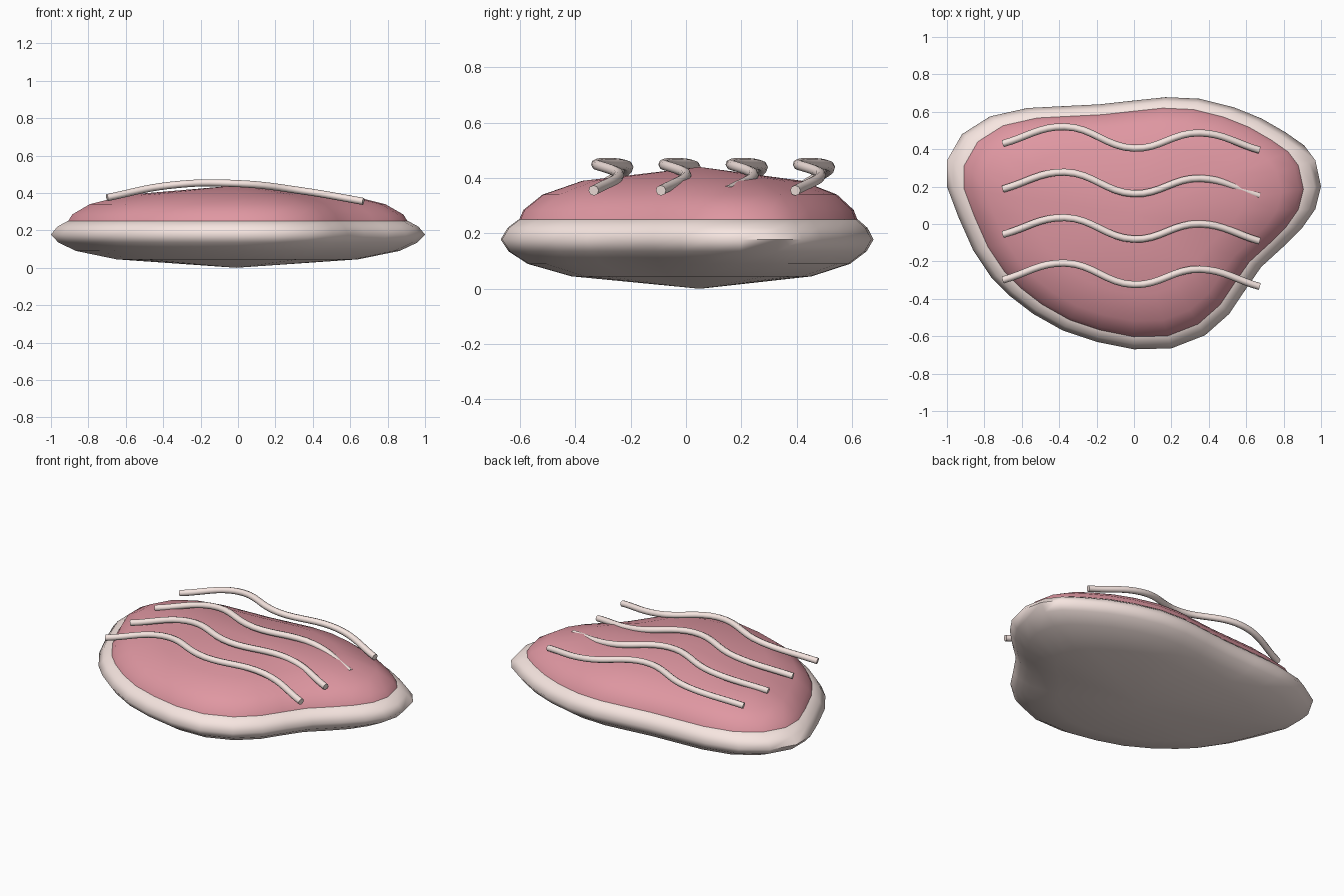
import bpy, bmesh, math

if "Cube" in bpy.data.objects:
    bpy.data.objects.remove(bpy.data.objects["Cube"])

def material(name, rgb):
    m = bpy.data.materials.new(name)
    m.diffuse_color = (*rgb, 1)
    m.use_nodes = True
    m.node_tree.nodes["Principled BSDF"].inputs["Base Color"].default_value = m.diffuse_color
    return m

fat_mat = material("fat", (0.93, 0.79, 0.75))
meat_mat = material("meat", (0.74, 0.31, 0.36))

# Outline of the steak seen from above, counter-clockwise
OUTLINE = [(1.0, .2), (.97, .34), (.91, .42), (.81, .49), (.68, .565), (.53, .625), (.35, .67), (.17, .678),
           (0, .66), (-.18, .64), (-.38, .63), (-.57, .62), (-.77, .575), (-.92, .48), (-1.0, .34), (-1.0, .2),
           (-.94, .04), (-.86, -.14), (-.76, -.29), (-.67, -.38), (-.54, -.48), (-.38, -.57), (-.2, -.63),
           (0, -.67), (.2, -.665), (.38, -.595), (.51, -.48), (.59, -.36), (.68, -.23), (.8, -.12),
           (.9, -.02), (.97, .08)]
CX, CY = -0.01, 0.05

def slab(name, profile, z_bottom, z_top, mat):
    """Stack scaled copies of the outline, closed by a fan at each end."""
    bm = bmesh.new()
    rings = [[bm.verts.new((CX + (x - CX) * s, CY + (y - CY) * s, z)) for x, y in OUTLINE]
             for s, z in profile]
    n = len(OUTLINE)
    low, high = bm.verts.new((CX, CY, z_bottom)), bm.verts.new((CX, CY, z_top))
    for i in range(n):
        j = (i + 1) % n
        for a, b in zip(rings, rings[1:]):
            bm.faces.new((a[i], a[j], b[j], b[i]))
        bm.faces.new((low, rings[0][j], rings[0][i]))
        bm.faces.new((high, rings[-1][i], rings[-1][j]))
    mesh = bpy.data.meshes.new(name)
    bm.to_mesh(mesh)
    bm.free()
    mesh.materials.append(mat)
    ob = bpy.data.objects.new(name, mesh)
    bpy.context.collection.objects.link(ob)
    bpy.ops.object.select_all(action='DESELECT')
    ob.select_set(True)
    bpy.context.view_layer.objects.active = ob
    bpy.ops.object.shade_smooth_by_angle(angle=math.radians(80))

# Fat rim and underside
slab("fat_rim", [(.645, .045), (.865, .09), (.96, .135), (1, .178), (.965, .22), (.91, .25)], 0, .25, fat_mat)
# Domed red meat
slab("meat", [(.91, .245), (.885, .285), (.79, .34), (.59, .39)], .245, .44, meat_mat)

# Wavy marbling strips across the top
WAVE = [(-.7, .43, .375), (-.37, .52, .44), (0, .405, .45), (.35, .487, .41), (.67, .395, .355)]
for k in range(4):
    cu = bpy.data.curves.new(f"marbling_{k + 1}", 'CURVE')
    cu.dimensions = '3D'
    cu.bevel_depth = 0.019
    cu.bevel_resolution = 2
    cu.resolution_u = 8
    cu.use_fill_caps = True
    sp = cu.splines.new('BEZIER')
    sp.bezier_points.add(len(WAVE) - 1)
    for p, (x, y, z) in zip(sp.bezier_points, WAVE):
        p.co = (x, y - 0.243 * k, z)
        p.handle_left_type = p.handle_right_type = 'AUTO'
    cu.materials.append(fat_mat)
    bpy.context.collection.objects.link(bpy.data.objects.new(cu.name, cu))
